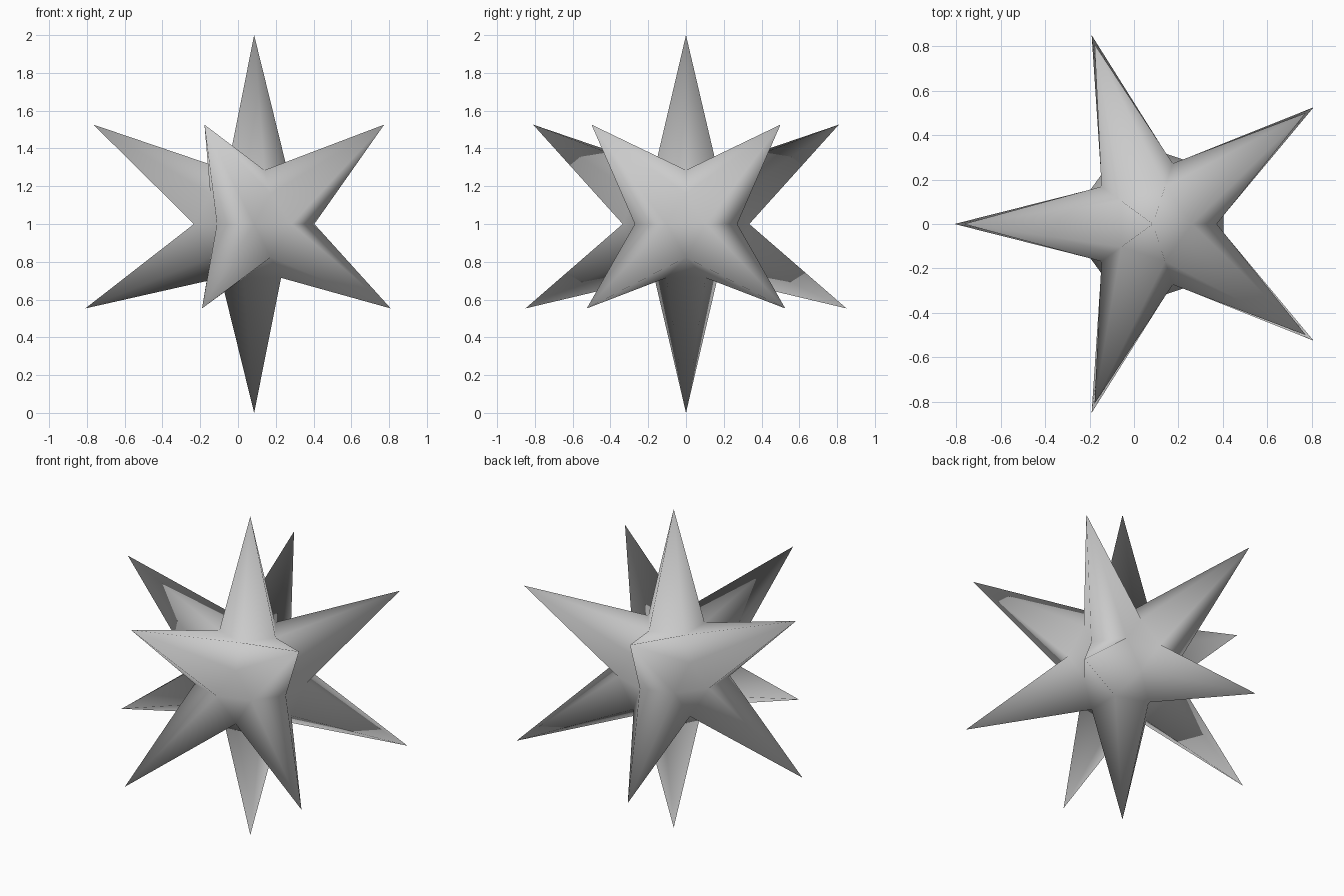
import bpy, bmesh
from math import cos, sin, radians

if "Cube" in bpy.data.objects:
    bpy.data.objects.remove(bpy.data.objects["Cube"])

CENTRE_X, CENTRE_Z = 0.0855, 1.0
bm = bmesh.new()


def point(radius, angle, height):
    a = radians(angle)
    return bm.verts.new((CENTRE_X + radius * cos(a), radius * sin(a), CENTRE_Z + height))


def ring(count, radius, start, height):
    return [point(radius, start + i * 360 / count, height) for i in range(count)]


def spike(tip, base):
    # The base runs counterclockwise seen from the tip, so faces point outward
    for i, v in enumerate(base):
        bm.faces.new((tip, v, base[(i + 1) % len(base)]))


# Rings of the round core
top = ring(5, 0.176, 0, 0.285)
upper = ring(5, 0.287, 0, 0.16)
waist = ring(10, 0.335, 18, 0)
lower = ring(5, 0.285, 0, -0.176)
bottom = ring(5, 0.176, 36, -0.285)

# Vertical spikes
spike(point(0, 0, 1), top)
spike(point(0, 0, -1), bottom[::-1])

# Five pairs of slanted spikes with the small core faces between them
for k in range(5):
    n = (k + 1) % 5
    before, side_a, side_b = waist[2 * k - 1], waist[2 * k], waist[2 * k + 1]
    angle = 72 * k + 36
    spike(point(0.851, angle, 0.526),
          [top[k], upper[k], side_a, side_b, upper[n], top[n]])
    spike(point(0.894, angle, -0.447),
          [bottom[k], lower[n], side_b, side_a, lower[k]])
    bm.faces.new((upper[k], before, side_a))
    bm.faces.new((lower[k], side_a, before))
    bm.faces.new((lower[k], bottom[k - 1], bottom[k]))

# Soft shading over the whole surface
for face in bm.faces:
    face.smooth = True

mesh = bpy.data.meshes.new("spiked_star")
bm.to_mesh(mesh)
bm.free()

# Single plain grey
grey = bpy.data.materials.new("light_grey")
grey.use_nodes = True
colour = (0.6, 0.6, 0.6, 1)
grey.diffuse_color = colour
grey.node_tree.nodes["Principled BSDF"].inputs["Base Color"].default_value = colour
mesh.materials.append(grey)

star = bpy.data.objects.new("spiked_star", mesh)
bpy.context.collection.objects.link(star)
